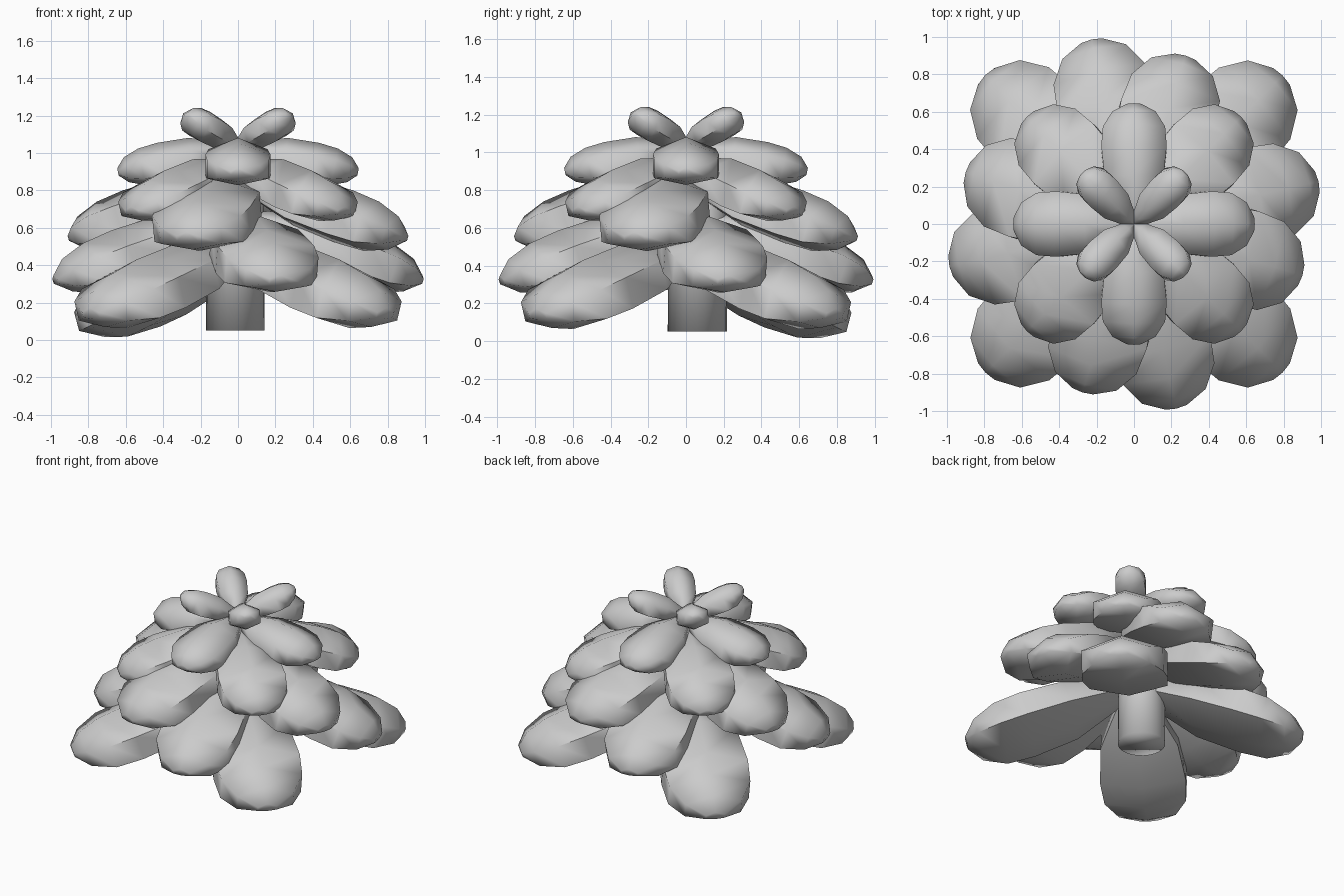
import bpy, bmesh
from math import sin, cos, radians
from mathutils import Vector

if "Cube" in bpy.data.objects:
    bpy.data.objects.remove(bpy.data.objects["Cube"])

# stations along a petal: position, half width, height above axis, depth below axis
STATIONS = [(0.0, 0.10, 0.12, 0.12), (0.14, 0.48, 0.52, 0.48), (0.38, 0.90, 0.94, 0.95),
            (0.64, 1.0, 1.0, 1.05), (0.80, 0.95, 0.92, 1.0),
            (0.93, 0.66, 0.66, 0.62), (1.0, 0.22, 0.24, 0.12)]
# six-sided cross-section: flat flanks, ridge on top, shallow keel below
SECTION = [(1, 0.45), (0, 1), (-1, 0.45), (-1, -0.6), (0, -1), (1, -0.6)]


def smooth(obj, angle):
    bpy.ops.object.select_all(action='DESELECT')
    obj.select_set(True)
    bpy.context.view_layer.objects.active = obj
    bpy.ops.object.shade_smooth_by_angle(angle=radians(angle))


def petal(name, angle, base_z, tip_r, tip_z, half_w, up, down):
    a = radians(angle)
    out = Vector((cos(a), sin(a), 0))
    side = Vector((-sin(a), cos(a), 0))
    start = Vector((0, 0, base_z))
    axis = out * tip_r + Vector((0, 0, tip_z - base_z))
    normal = axis.normalized().cross(side)
    n = len(SECTION)
    bm = bmesh.new()
    rings = []
    for t, w, u, d in STATIONS:
        ring = []
        for sx, sz in SECTION:
            h = sz * (u * up if sz > 0 else d * down)
            ring.append(bm.verts.new(start + axis * t + side * (sx * w * half_w) + normal * h))
        rings.append(ring)
    for r0, r1 in zip(rings, rings[1:]):
        for i in range(n):
            j = (i + 1) % n
            bm.faces.new((r0[i], r0[j], r1[j], r1[i]))
    bm.faces.new(rings[0])
    bm.faces.new(rings[-1])
    bmesh.ops.recalc_face_normals(bm, faces=bm.faces[:])
    mesh = bpy.data.meshes.new(name)
    bm.to_mesh(mesh)
    bm.free()
    obj = bpy.data.objects.new(name, mesh)
    bpy.context.collection.objects.link(obj)
    smooth(obj, 70)


# leaf tiers: name, first angle, base z, tip radius, tip z, half width, up, down
TIERS = [
    ("bottom_leaf", 45, 0.49, 1.11, 0.13, 0.285, 0.18, 0.145),
    ("low_leaf", 13, 0.66, 1.00, 0.31, 0.265, 0.16, 0.13),
    ("middle_leaf", -17, 0.84, 0.93, 0.54, 0.26, 0.16, 0.13),
    ("upper_leaf", 45, 0.94, 0.80, 0.68, 0.225, 0.14, 0.10),
    ("high_leaf", 0, 1.02, 0.64, 0.89, 0.175, 0.12, 0.09),
    ("crown_leaf", 45, 1.04, 0.385, 1.20, 0.10, 0.085, 0.085),
]
for name, first, bz, tr, tz, w, up, down in TIERS:
    for k in range(4):
        drop = 0.06 if name == "bottom_leaf" and k == 1 else 0.0
        petal(f"{name}_{k + 1}", first + 90 * k, bz, tr, tz - drop, w, up, down)

# trunk
bpy.ops.mesh.primitive_cone_add(vertices=24, radius1=0.157, radius2=0.15, depth=0.87,
                                location=(-0.015, 0.06, 0.485))
trunk = bpy.context.object
trunk.name = "trunk"
bpy.ops.object.shade_smooth()
